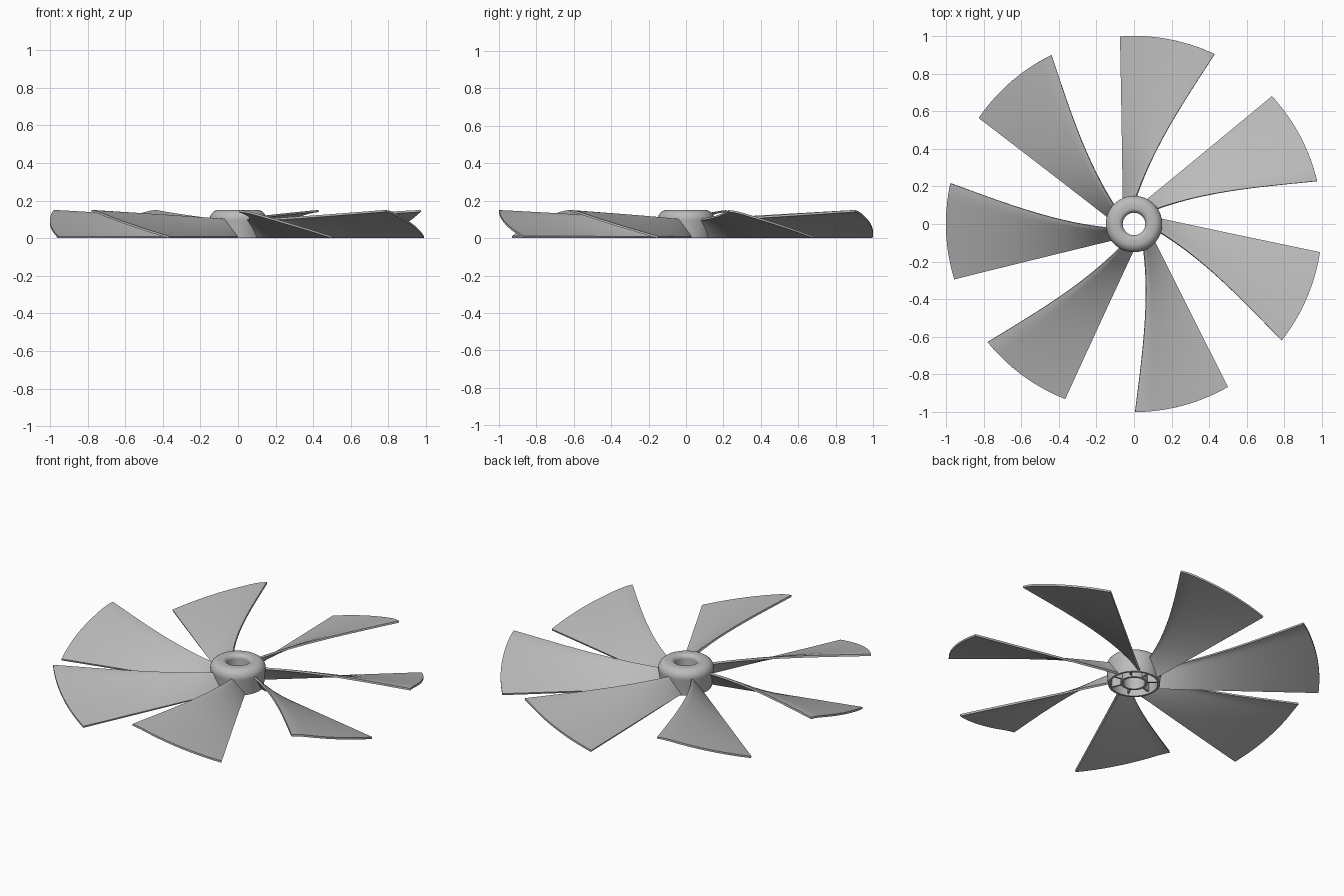
import bpy, bmesh, math
from mathutils import Matrix

BLADES = 7
STEP = 2 * math.pi / BLADES

cube = bpy.data.objects.get("Cube")
if cube:
    bpy.data.objects.remove(cube, do_unlink=True)

grey = bpy.data.materials.new("light_grey")
grey.use_nodes = True
colour = (0.5, 0.5, 0.5, 1)
grey.diffuse_color = colour
grey.node_tree.nodes["Principled BSDF"].inputs["Base Color"].default_value = colour


def make_object(name, bm):
    mesh = bpy.data.meshes.new(name)
    bm.to_mesh(mesh)
    bm.free()
    mesh.materials.append(grey)
    obj = bpy.data.objects.new(name, mesh)
    bpy.context.collection.objects.link(obj)
    return obj


def select(obj):
    bpy.ops.object.select_all(action='DESELECT')
    obj.select_set(True)
    bpy.context.view_layer.objects.active = obj


def smooth(obj, degrees=35):
    select(obj)
    bpy.ops.object.shade_smooth_by_angle(angle=math.radians(degrees))


def interpolate(points, x):
    # Smooth curve through the points (Lagrange)
    total = 0
    for i, (xi, yi) in enumerate(points):
        for j, (xj, _) in enumerate(points):
            if i != j:
                yi *= (x - xj) / (xi - xj)
        total += yi
    return total


# Leading edge as sideways offset against radius, in a frame turned to its tip
LEADING = [(0.14, 0.05), (0.4, 0.061), (0.65, 0.044), (1.0, 0.0)]
TIP_ANGLE = math.radians(64.6)


def blade_point(r, s):
    """s runs from the low straight edge (0) to the high curved edge (1)."""
    high = TIP_ANGLE + math.asin(interpolate(LEADING, r) / r)
    low = math.pi / 2 + math.asin((0.053 + 0.02 * r) / r)
    angle = low + (high - low) * s
    rise = 1.05 * s - 2.22 * max(0, s - 0.85) ** 2
    top = 0.09 + 0.055 * r
    z = 0.005 + (top - 0.005) * rise
    return r * math.cos(angle), r * math.sin(angle), z


# Blade: a twisted sheet given thickness
bm = bmesh.new()
radii = [0.135 + 0.865 * (i / 28) ** 1.3 for i in range(29)]
spans = [i / 20 for i in range(21)]
rows = [[bm.verts.new(blade_point(r, s)) for s in spans] for r in radii]
for a, b in zip(rows, rows[1:]):
    for j in range(len(spans) - 1):
        bm.faces.new((a[j], a[j + 1], b[j + 1], b[j]))
bm.normal_update()
if sum(f.normal.z for f in bm.faces) < 0:
    bmesh.ops.reverse_faces(bm, faces=bm.faces[:])
blade = make_object("blade_1", bm)
solid = blade.modifiers.new("thickness", 'SOLIDIFY')
solid.thickness = 0.011
solid.offset = 0
select(blade)
bpy.ops.object.modifier_apply(modifier=solid.name)
for v in blade.data.vertices:
    v.co.z = min(0.15, max(0, v.co.z))
smooth(blade)

# Remaining blades around the hub
for k in range(1, BLADES):
    copy = bpy.data.objects.new(f"blade_{k + 1}", blade.data)
    copy.rotation_euler.z = k * STEP
    bpy.context.collection.objects.link(copy)


def arc(cx, cz, radius, start, end, count=8):
    for i in range(count + 1):
        a = math.radians(start + (end - start) * i / count)
        yield cx + radius * math.cos(a), cz + radius * math.sin(a)


# Hub: rounded cap, thin outer wall and bore tube, hollow below
profile = [(0.128, 0), (0.14, 0)]
profile += arc(0.103, 0.103, 0.047, -15, 90)
profile += arc(0.085, 0.125, 0.025, 90, 180)
profile += [(0.06, 0.005), (0.073, 0.005), (0.073, 0.11), (0.128, 0.11)]
bm = bmesh.new()
SEGMENTS = 64
rings = []
for k in range(SEGMENTS):
    a = 2 * math.pi * k / SEGMENTS
    rings.append([bm.verts.new((r * math.cos(a), r * math.sin(a), z)) for r, z in profile])
for k in range(SEGMENTS):
    a, b = rings[k], rings[(k + 1) % SEGMENTS]
    for j in range(len(profile)):
        n = (j + 1) % len(profile)
        bm.faces.new((a[j], b[j], b[n], a[n]))
bmesh.ops.recalc_face_normals(bm, faces=bm.faces[:])
smooth(make_object("hub", bm))

# Ribs joining the bore tube to the outer wall
bm = bmesh.new()
for k in range(BLADES):
    turn = Matrix.Rotation(k * STEP + math.pi / 2, 4, 'Z')
    place = Matrix.Translation((0.1, 0, 0.062))
    size = Matrix.Diagonal((0.06, 0.009, 0.1, 1))
    bmesh.ops.create_cube(bm, size=1, matrix=turn @ place @ size)
make_object("hub_ribs", bm)
